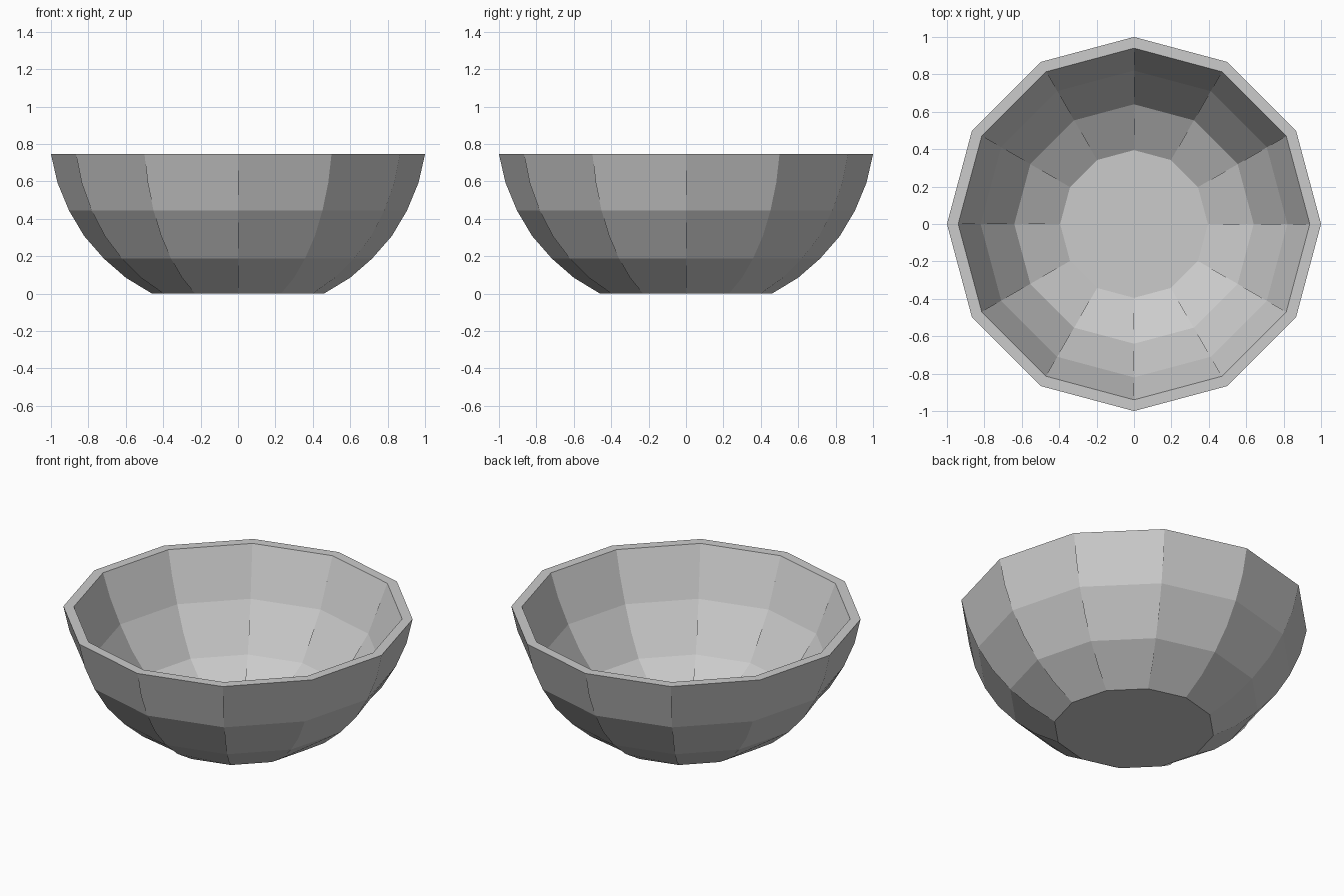
import bpy, bmesh, math

if "Cube" in bpy.data.objects:
    bpy.data.objects.remove(bpy.data.objects["Cube"])

SIDES = 12
# (radius, height) from foot to rim; odd entries only bow the facet edges
OUTER = [(0.46, 0), (0.60, 0.085), (0.717, 0.187), (0.822, 0.307),
         (0.903, 0.443), (0.965, 0.592), (1.0, 0.745)]
INNER = [(0.395, 0.045), (0.523, 0.105), (0.64, 0.185), (0.738, 0.308),
         (0.82, 0.452), (0.89, 0.60), (0.94, 0.745)]


def meridians(bm, profile):
    cols = []
    for i in range(SIDES):
        a = 2 * math.pi * i / SIDES
        cols.append([bm.verts.new((r * math.cos(a), r * math.sin(a), z))
                     for r, z in profile])
    return cols


def shell(bm, cols):
    # flat facets, each with a bowed left and right edge
    for i in range(SIDES):
        a, b = cols[i], cols[(i + 1) % SIDES]
        for k in range(0, len(a) - 1, 2):
            bm.faces.new(a[k:k + 3] + b[k:k + 3][::-1])
    bm.faces.new([c[0] for c in cols])  # floor


bm = bmesh.new()
outer, inner = meridians(bm, OUTER), meridians(bm, INNER)
shell(bm, outer)
shell(bm, inner)

# flat rim
for i in range(SIDES):
    j = (i + 1) % SIDES
    bm.faces.new((outer[i][-1], outer[j][-1], inner[j][-1], inner[i][-1]))

bmesh.ops.recalc_face_normals(bm, faces=bm.faces)
mesh = bpy.data.meshes.new("bowl")
bm.to_mesh(mesh)
bm.free()
bpy.context.collection.objects.link(bpy.data.objects.new("bowl", mesh))
